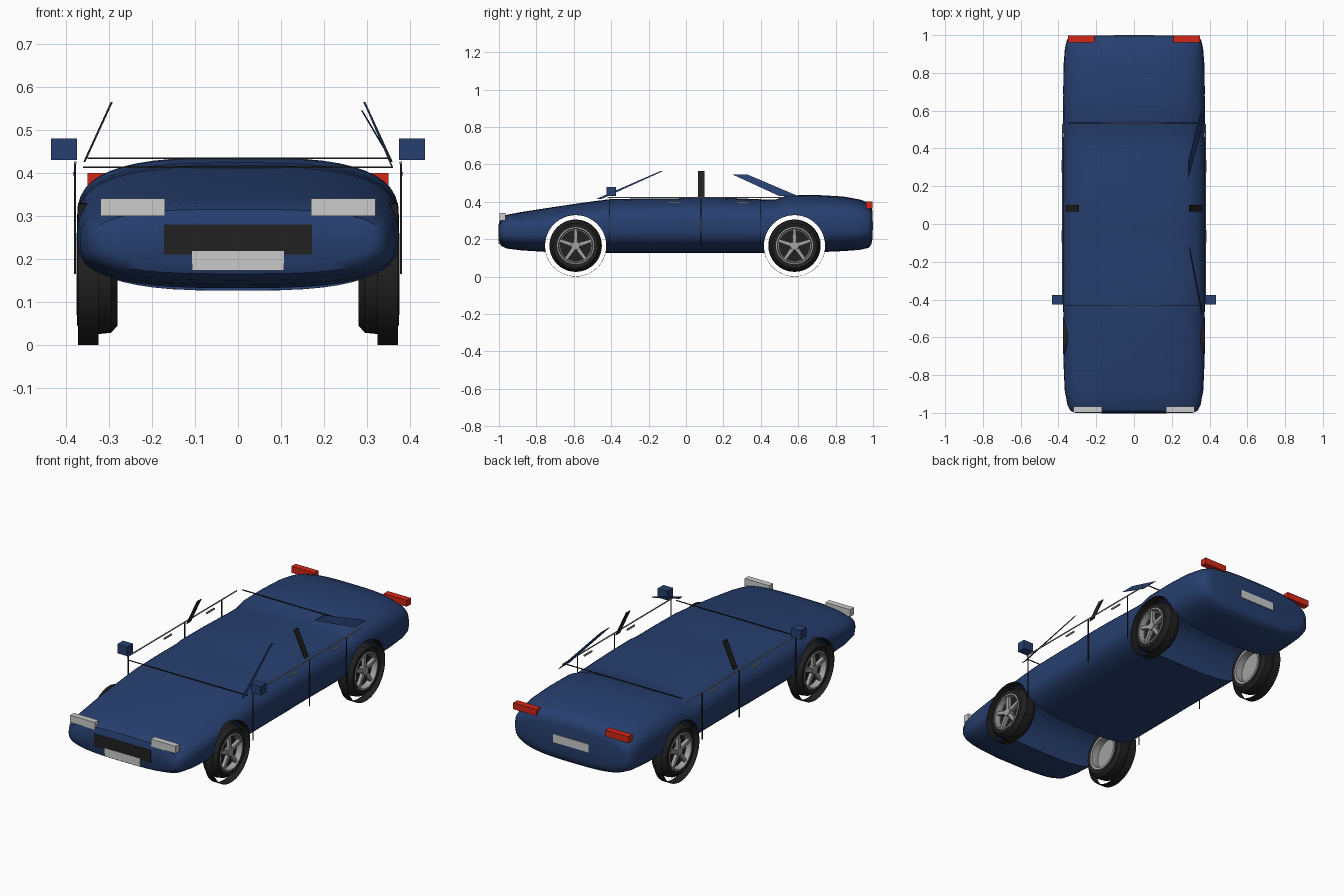
import bpy, bmesh, math
from mathutils import Vector

cube = bpy.data.objects.get("Cube")
if cube:
    bpy.data.objects.remove(cube, do_unlink=True)


def material(name, r, g, b):
    m = bpy.data.materials.new(name)
    m.use_nodes = True
    m.diffuse_color = (r, g, b, 1)
    bsdf = m.node_tree.nodes["Principled BSDF"]
    bsdf.inputs["Base Color"].default_value = (r, g, b, 1)
    return m


BLUE = material("body blue", 0.02, 0.05, 0.16)
BLACK = material("rubber black", 0.015, 0.015, 0.015)
GREY = material("wheel grey", 0.36, 0.36, 0.36)
LAMP = material("lamp grey", 0.6, 0.6, 0.6)
RED = material("tail red", 0.65, 0.02, 0.008)


def make(name, bm, mat, smooth=None):
    bmesh.ops.recalc_face_normals(bm, faces=bm.faces)
    me = bpy.data.meshes.new(name)
    bm.to_mesh(me)
    bm.free()
    me.materials.append(mat)
    ob = bpy.data.objects.new(name, me)
    bpy.context.collection.objects.link(ob)
    if smooth:
        smooth_by_angle(ob, smooth)
    return ob


def smooth_by_angle(ob, degrees):
    bpy.ops.object.select_all(action='DESELECT')
    ob.select_set(True)
    bpy.context.view_layer.objects.active = ob
    bpy.ops.object.shade_smooth_by_angle(angle=math.radians(degrees))


def box(name, mat, x, y, z):
    """Box given by its (low, high) range on each axis."""
    bm = bmesh.new()
    bmesh.ops.create_cube(bm, size=1)
    for v in bm.verts:
        v.co = Vector([(a + b) / 2 + c * (b - a) for (a, b), c in zip((x, y, z), v.co)])
    return make(name, bm, mat)


def plate(name, mat, points, thickness=0.006):
    """Thin slab from an outline, thickened along x."""
    bm = bmesh.new()
    face = bm.faces.new([bm.verts.new(p) for p in points])
    ext = bmesh.ops.extrude_face_region(bm, geom=[face])
    moved = [g for g in ext["geom"] if isinstance(g, bmesh.types.BMVert)]
    bmesh.ops.translate(bm, verts=moved, vec=(thickness, 0, 0))
    return make(name, bm, mat)


def loft(bm, rings, closed_profile=False):
    """Bridge successive rings of points into quads."""
    loops = [[bm.verts.new(p) for p in ring] for ring in rings]
    pairs = list(zip(loops, loops[1:]))
    if closed_profile:
        pairs.append((loops[-1], loops[0]))
    for a, b in pairs:
        for i in range(len(a)):
            j = (i + 1) % len(a)
            bm.faces.new((a[i], a[j], b[j], b[i]))
    return loops


def circle(x, y, z, r, n=40):
    return [(x, y + r * math.cos(math.tau * i / n), z + r * math.sin(math.tau * i / n))
            for i in range(n)]


# Body shell: rounded sections of (y, half width, bottom, top)
SECTIONS = [
    (-1.0, 0.31, 0.19, 0.285), (-0.99, 0.335, 0.165, 0.315), (-0.96, 0.352, 0.15, 0.33),
    (-0.88, 0.367, 0.14, 0.345), (-0.72, 0.374, 0.13, 0.37), (-0.5, 0.375, 0.127, 0.402),
    (-0.4, 0.375, 0.126, 0.414), (-0.2, 0.375, 0.126, 0.418), (-0.05, 0.375, 0.126, 0.417),
    (0.0, 0.375, 0.126, 0.424), (0.2, 0.375, 0.126, 0.422), (0.4, 0.375, 0.127, 0.413),
    (0.48, 0.375, 0.127, 0.412), (0.54, 0.375, 0.128, 0.434), (0.7, 0.375, 0.13, 0.436),
    (0.84, 0.373, 0.136, 0.428), (0.93, 0.366, 0.143, 0.412), (0.975, 0.355, 0.153, 0.395),
    (0.99, 0.34, 0.17, 0.38), (0.997, 0.31, 0.2, 0.35)]


def section(y, w, low, high, n=48, power=2 / 3):
    mid, half, ring = (low + high) / 2, (high - low) / 2, []
    for i in range(n):
        c, s = math.cos(math.tau * i / n), math.sin(math.tau * i / n)
        ring.append((w * math.copysign(abs(c) ** power, c), y,
                     mid + half * math.copysign(abs(s) ** power, s)))
    return ring


bm = bmesh.new()
loops = loft(bm, [section(*s) for s in SECTIONS])
bm.faces.new(loops[0])
bm.faces.new(loops[-1])
body = make("body", bm, BLUE)

# Wheel arches cut across the body
AXLES, HUB, ARCH = {"front": -0.59, "rear": 0.58}, 0.165, 0.165
for end, y in AXLES.items():
    bm = bmesh.new()
    a, b = loft(bm, [circle(-0.6, y, HUB, ARCH, 48), circle(0.6, y, HUB, ARCH, 48)])
    bm.faces.new(a)
    bm.faces.new(b)
    cutter = make("arch_cutter", bm, BLUE)
    cutter.hide_render = True
    mod = body.modifiers.new("arch", 'BOOLEAN')
    mod.operation, mod.object, mod.solver = 'DIFFERENCE', cutter, 'EXACT'
    bpy.context.view_layer.objects.active = body
    bpy.ops.object.modifier_apply(modifier=mod.name)
    bpy.data.objects.remove(cutter, do_unlink=True)
smooth_by_angle(body, 40)

# Wheels: lathed tyre, rim barrel, spokes and arch liner
TYRE = [(0.285, 0.098), (0.28, 0.12), (0.295, 0.137), (0.325, 0.14),
        (0.355, 0.136), (0.374, 0.12), (0.372, 0.098)]
for side, s in (("left", 1), ("right", -1)):
    for end, y in AXLES.items():
        tag = f"{end}_{side}"
        bm = bmesh.new()
        loft(bm, [circle(s * x, y, HUB, r) for x, r in TYRE], True)
        make(f"tyre_{tag}", bm, BLACK, 40)

        bm = bmesh.new()
        rim = [(0.374, 0.099), (0.376, 0.092), (0.345, 0.088), (0.345, 0.084),
               (0.28, 0.086), (0.28, 0.099)]
        loft(bm, [circle(s * x, y, HUB, r) for x, r in rim], True)
        bm.faces.new([bm.verts.new(p) for p in circle(s * 0.32, y, HUB, 0.086)])
        make(f"rim_{tag}", bm, GREY, 30)

        bm = bmesh.new()
        bm.faces.new([bm.verts.new(p) for p in circle(s * 0.345, y, HUB, 0.088)])
        make(f"brake_disc_{tag}", bm, BLACK)

        bm = bmesh.new()
        a, b = loft(bm, [circle(s * 0.346, y, HUB, 0.026, 20), circle(s * 0.372, y, HUB, 0.022, 20)])
        bm.faces.new(b)
        for k in range(5):
            t = math.tau * k / 5 + math.pi / 2
            out, across = Vector((0, math.cos(t), math.sin(t))), Vector((0, -math.sin(t), math.cos(t)))
            hub = Vector((0, y, HUB))
            quads = [[hub + out * r + across * w * e + Vector((s * x, 0, 0))
                      for r, w, e in ((0.015, 0.011, -1), (0.09, 0.008, -1), (0.09, 0.008, 1), (0.015, 0.011, 1))]
                     for x in (0.35, 0.368)]
            a, b = loft(bm, quads)
            bm.faces.new(b)
        make(f"spokes_{tag}", bm, GREY)

        bm = bmesh.new()
        loft(bm, [circle(s * x, y, HUB, r, 48) for x, r in
                  ((0.325, 0.165), (0.372, 0.165), (0.372, 0.1635), (0.325, 0.1635))], True)
        make(f"arch_liner_{tag}", bm, BLACK, 40)

# Parts repeated on both sides
for side, s in (("left", 1), ("right", -1)):
    def span(a, b):
        return tuple(sorted((s * a, s * b)))

    box(f"headlight_{side}", LAMP, span(0.17, 0.32), (-0.998, -0.965), (0.3, 0.34))
    box(f"tail_light_{side}", RED, span(0.21, 0.35), (0.962, 0.998), (0.365, 0.4))
    box(f"mirror_{side}", BLUE, span(0.375, 0.435), (-0.425, -0.375), (0.43, 0.48))
    box(f"waist_trim_{side}", GREY, span(0.376, 0.381), (-0.42, 0.53), (0.421, 0.426))
    for i, y in enumerate((-0.41, 0.08, 0.4)):
        box(f"door_seam_{side}_{i}", BLACK, span(0.377, 0.381), (y - 0.002, y + 0.002), (0.165, 0.42))
    for i, y in enumerate((-0.065, 0.305)):
        box(f"door_handle_{side}_{i}", GREY, span(0.377, 0.384), (y - 0.033, y + 0.033), (0.394, 0.402))
    plate(f"door_pillar_{side}", BLACK,
          [(s * 0.36, 0.065, 0.425), (s * 0.36, 0.1, 0.425), (s * 0.296, 0.1, 0.565), (s * 0.296, 0.065, 0.565)],
          -s * 0.005)

# Roof posts on the left
plate("windscreen_post", BLUE, [(0.36, -0.48, 0.415), (0.36, -0.45, 0.415),
                                (0.296, -0.12, 0.565), (0.296, -0.135, 0.565)], -0.004)
plate("rear_post", BLUE, [(0.358, 0.5, 0.43), (0.358, 0.6, 0.43),
                          (0.29, 0.33, 0.545), (0.29, 0.25, 0.545)], -0.004)

# Cross strips, grille and number plates
box("windscreen_strip", BLACK, (-0.36, 0.36), (-0.432, -0.428), (0.411, 0.415))
box("rear_window_strip", BLACK, (-0.35, 0.35), (0.533, 0.538), (0.432, 0.436))
box("grille", BLACK, (-0.172, 0.172), (-1.002, -0.995), (0.21, 0.28))
box("front_plate", LAMP, (-0.107, 0.107), (-1.003, -0.985), (0.173, 0.218))
box("rear_plate", LAMP, (-0.107, 0.107), (0.99, 1.0), (0.25, 0.295))
